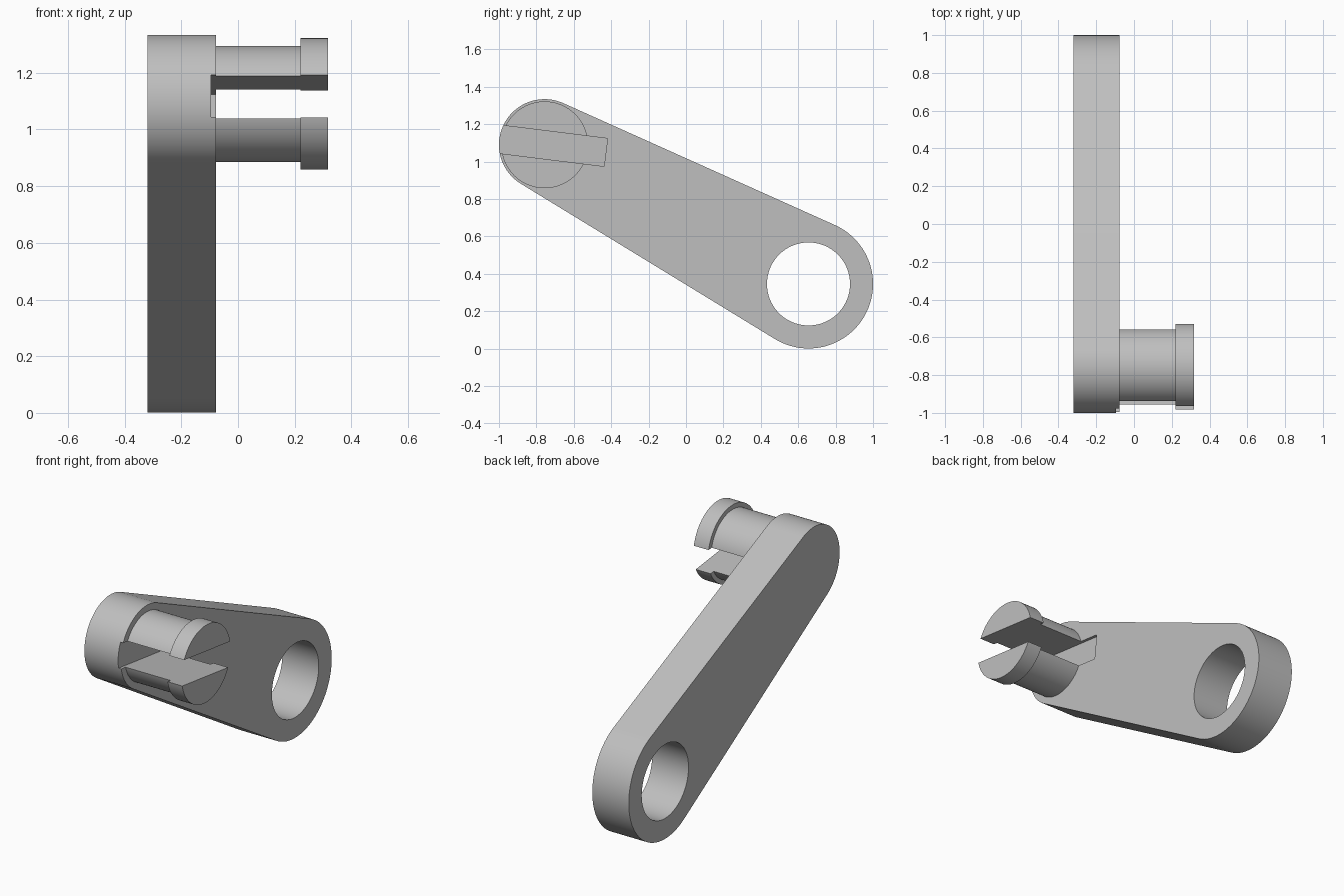
import bpy, bmesh, math

old = bpy.data.objects.get("Cube")
if old:
    bpy.data.objects.remove(old, do_unlink=True)

grey = bpy.data.materials.new("plain grey")
grey.use_nodes = True
colour = (0.52, 0.52, 0.52, 1)
grey.diffuse_color = colour
grey.node_tree.nodes["Principled BSDF"].inputs["Base Color"].default_value = colour

PIN = (-0.756, 1.09)     # y, z of the pin axis
HUB = (0.655, 0.346)     # y, z of the bored end
ARM_BACK, ARM_FACE = -0.32, -0.078


def arc(centre, radius, start, end, steps):
    return [(centre[0] + radius * math.cos(start + (end - start) * i / steps),
             centre[1] + radius * math.sin(start + (end - start) * i / steps))
            for i in range(steps + 1)]


def circle(centre, radius, steps=96):
    return arc(centre, radius, 0, math.tau, steps)[:-1]


def prism(name, outline, x0, x1):
    """Extrude a y-z outline along x."""
    bm = bmesh.new()
    face = bm.faces.new([bm.verts.new((x0, y, z)) for y, z in outline])
    moved = bmesh.ops.extrude_face_region(bm, geom=[face])["geom"]
    bmesh.ops.translate(bm, vec=(x1 - x0, 0, 0),
                        verts=[v for v in moved if isinstance(v, bmesh.types.BMVert)])
    bmesh.ops.recalc_face_normals(bm, faces=bm.faces)
    mesh = bpy.data.meshes.new(name)
    bm.to_mesh(mesh)
    bm.free()
    mesh.materials.append(grey)
    obj = bpy.data.objects.new(name, mesh)
    bpy.context.collection.objects.link(obj)
    return obj


def combine(target, tool, operation):
    """Apply a boolean and discard its tool."""
    mod = target.modifiers.new(operation, "BOOLEAN")
    mod.operation, mod.solver, mod.object = operation, "EXACT", tool
    bpy.context.view_layer.objects.active = target
    bpy.ops.object.modifier_apply(modifier=mod.name)
    bpy.data.objects.remove(tool, do_unlink=True)


# Tapered arm: two arcs joined by their common tangents
r_pin_end, r_hub_end = 0.244, 0.345
dy, dz = HUB[0] - PIN[0], HUB[1] - PIN[1]
along = math.atan2(dz, dy)
side = math.acos((r_pin_end - r_hub_end) / math.hypot(dy, dz))
outline = (arc(HUB, r_hub_end, along - side, along + side, 64)
           + arc(PIN, r_pin_end, along + side, along + math.tau - side, 64))
arm = prism("crank_arm", outline, ARM_BACK, ARM_FACE)

# Pin with a wider collar at its tip
combine(arm, prism("pin_shaft", circle(PIN, 0.205), -0.2, 0.25), "UNION")
combine(arm, prism("pin_collar", circle(PIN, 0.232), 0.22, 0.318), "UNION")

# Through bore at the large end
combine(arm, prism("bore", circle(HUB, 0.222), -0.5, 0.1), "DIFFERENCE")

# Slightly tilted slot splitting the pin and grooving the arm face
tilt = math.radians(-7.1)
c, s = math.cos(tilt), math.sin(tilt)
slot = [(PIN[0] + u * c - v * s, PIN[1] + u * s + v * c)
        for u, v in ((-0.5, -0.075), (0.33, -0.075), (0.33, 0.075), (-0.5, 0.075))]
combine(arm, prism("slot", slot, -0.096, 0.5), "DIFFERENCE")

# Smooth round walls, crisp edges
bpy.ops.object.select_all(action="DESELECT")
arm.select_set(True)
bpy.context.view_layer.objects.active = arm
bpy.ops.object.shade_smooth_by_angle(angle=math.radians(30))
